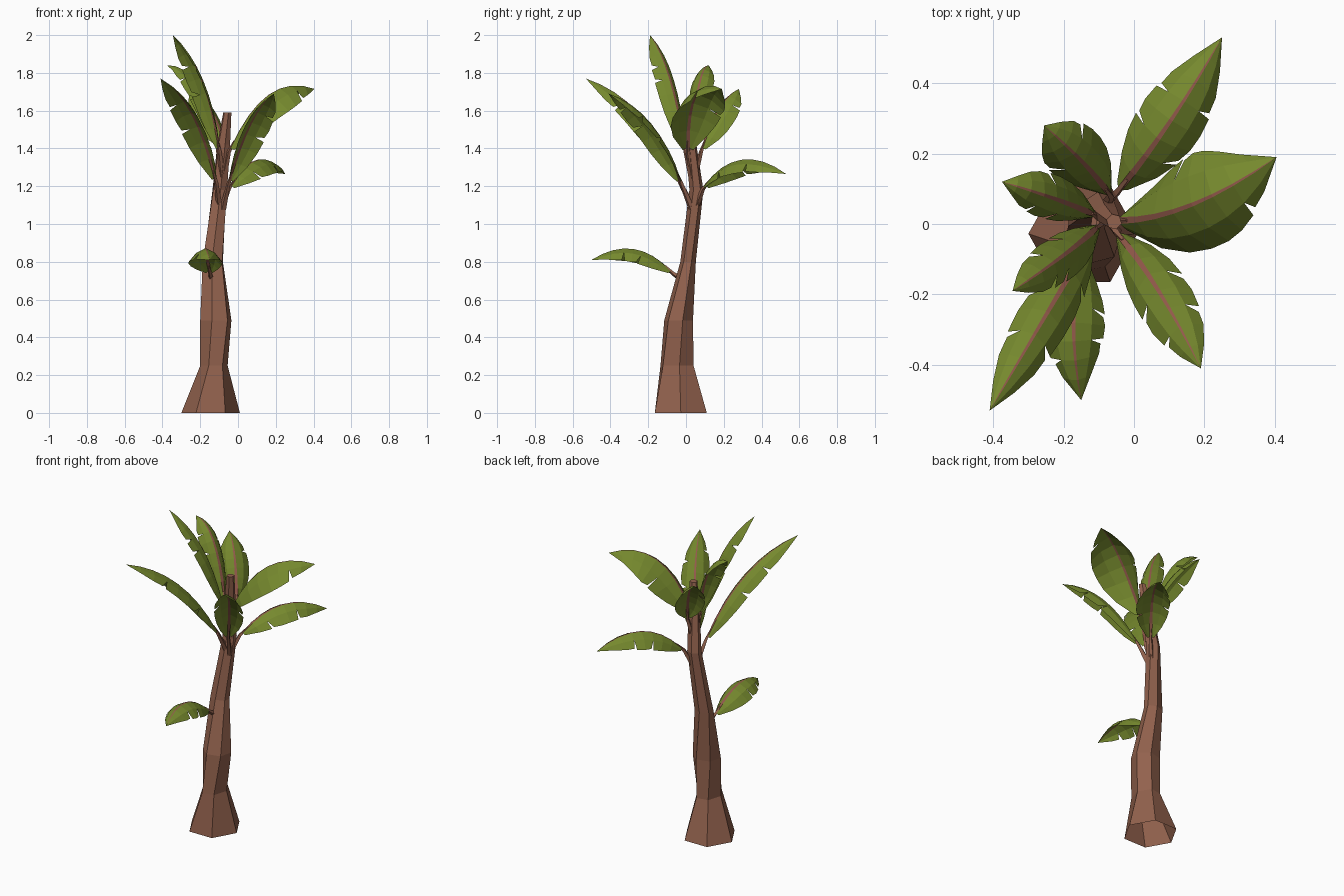
import bpy, bmesh, math, random
from mathutils import Vector

random.seed(4)
cube = bpy.data.objects.get("Cube")
if cube:
    bpy.data.objects.remove(cube, do_unlink=True)


def material(name, rgb):
    mat = bpy.data.materials.new(name)
    mat.use_nodes = True
    color = (*rgb, 1)
    mat.diffuse_color = color
    bsdf = mat.node_tree.nodes["Principled BSDF"]
    bsdf.inputs["Base Color"].default_value = color
    bsdf.inputs["Roughness"].default_value = 0.9
    return mat


BARK = material("brown bark", (0.29, 0.122, 0.075))
GREEN = material("leaf green", (0.18, 0.25, 0.027))
RIB = material("rosy leaf rib", (0.29, 0.10, 0.07))


def finish(bm, name, *mats):
    mesh = bpy.data.meshes.new(name)
    bm.to_mesh(mesh)
    bm.free()
    for mat in mats:
        mesh.materials.append(mat)
    obj = bpy.data.objects.new(name, mesh)
    bpy.context.collection.objects.link(obj)


def loft(name, rings, mat):
    """Skin a list of equal rings, open at the start and capped at the end."""
    bm = bmesh.new()
    loops = [[bm.verts.new(p) for p in ring] for ring in rings]
    n = len(loops[0])
    for a, b in zip(loops, loops[1:]):
        for i in range(n):
            j = (i + 1) % n
            bm.faces.new((a[i], a[j], b[j], b[i]))
    bm.faces.new(loops[-1])
    bmesh.ops.recalc_face_normals(bm, faces=bm.faces)
    finish(bm, name, mat)


def tube(name, points, radii, sides, mat):
    pts = [Vector(p) for p in points]
    rings = []
    for i, p in enumerate(pts):
        t = (pts[min(i + 1, len(pts) - 1)] - pts[max(i - 1, 0)]).normalized()
        u = t.cross(Vector((0.3, 1, 0))).normalized()
        v = t.cross(u)
        angles = [math.tau * k / sides for k in range(sides)]
        rings.append([p + radii[i] * (u * math.cos(a) + v * math.sin(a)) for a in angles])
    loft(name, rings, mat)


def hexagon(z, x0, x1, y0, y1, twist):
    """Turned six-sided ring fitted to the given extents."""
    angles = [math.radians(60 * k + twist) for k in range(6)]
    xs, ys = [math.cos(a) for a in angles], [math.sin(a) for a in angles]
    return [(x0 + (x1 - x0) * (x + max(xs)) / (2 * max(xs)),
             y0 + (y1 - y0) * (y + max(ys)) / (2 * max(ys)), z) for x, y in zip(xs, ys)]


# Twisting trunk that narrows into the central shoot
LEVELS = [(0, -0.30, 0.01, -0.165, 0.11, 0),
          (0.25, -0.20, -0.055, -0.135, 0.04, 8),
          (0.49, -0.20, -0.035, -0.115, 0.037, 16),
          (0.80, -0.187, -0.08, -0.03, 0.052, 26),
          (1.18, -0.135, -0.058, 0.018, 0.092, 36),
          (1.42, -0.11, -0.042, 0.0, 0.055, 42),
          (1.59, -0.078, -0.035, -0.015, 0.028, 46)]
loft("trunk", [hexagon(*level) for level in LEVELS], BARK)

PROFILE = [0.2, 0.66, 0.9, 0.99, 1, 0.93, 0.77, 0.46, 0]


def leaf(name, root, base, mid, tip, width, tears):
    """Arched blade with a coloured rib, drooping halves and torn margins."""
    root, base, mid, tip = (Vector(p) for p in (root, base, mid, tip))
    ctrl = mid * 2 - (base + tip) / 2
    last = len(PROFILE) - 1
    bm = bmesh.new()
    rows = []
    for i, w in enumerate(PROFILE):
        t = i / last
        p = base * (1 - t) ** 2 + ctrl * (2 * t * (1 - t)) + tip * t * t
        d = ((ctrl - base) * (1 - t) + (tip - ctrl) * t).normalized()
        side = d.cross(Vector((0, 0, 1))).normalized()
        normal = side.cross(d)
        half = width / 2 * w
        rib = min(0.0085 * (1.15 - t), half * 0.4)
        row = []
        for s, drop in ((-1, 0.78), (-0.58, 0.27), (0, 0), (0, 0), (0.58, 0.27), (1, 0.78)):
            off = s * half if s else (rib if len(row) == 3 else -rib)
            row.append(bm.verts.new(p + side * off - normal * drop * half))
        rows.append(row)
    # A torn station gets a second margin vertex, opening a narrow notch
    starts = [list(r) for r in rows]
    for i, c in tears:
        edge, ahead = rows[i][c].co, rows[i + 1][c].co
        inner = rows[i][1 if c == 0 else 4].co
        co = edge.lerp(ahead, random.uniform(0.25, 0.4)).lerp(inner, 0.12)
        starts[i][c] = bm.verts.new(co)
    for i in range(last):
        a, b = starts[i], rows[i + 1]
        for c in range(5):
            face = bm.faces.new((a[c], a[c + 1], b[c + 1], b[c]))
            face.material_index = 1 if c == 2 else 0
    bmesh.ops.remove_doubles(bm, verts=bm.verts, dist=0.0005)
    finish(bm, name, GREEN, RIB)

    # Stalk from the trunk to the underside of the blade
    into = (ctrl - base).normalized()
    tube(name + "_stalk", [root, base - into * 0.02, base + into * 0.05 - Vector((0, 0, 0.006))],
         [0.018, 0.011, 0.005], 4, BARK)


# Crown leaves and one low leaf: root, blade base, middle, tip, width, tears
leaf("back_left_leaf", (-0.09, 0.05, 1.08), (-0.04, 0.10, 1.20),
     (0.105, 0.295, 1.34), (0.25, 0.53, 1.265), 0.19, [(3, 0), (5, 0), (2, 5), (5, 5)])
leaf("left_leaf", (-0.08, 0.04, 1.22), (-0.04, 0.01, 1.40),
     (0.165, 0.055, 1.685), (0.405, 0.19, 1.715), 0.27, [(3, 0), (6, 5)])
leaf("front_left_leaf", (-0.08, 0.03, 1.08), (-0.045, -0.03, 1.23),
     (0.07, -0.19, 1.535), (0.19, -0.41, 1.69), 0.165, [(3, 0), (5, 0), (4, 5), (6, 5)])
leaf("front_right_leaf", (-0.10, 0.03, 1.10), (-0.12, -0.04, 1.24),
     (-0.245, -0.25, 1.585), (-0.41, -0.53, 1.77), 0.15, [(2, 0), (5, 0), (3, 5), (5, 5)])
leaf("top_front_leaf", (-0.085, 0.03, 1.25), (-0.10, -0.005, 1.40),
     (-0.195, -0.085, 1.77), (-0.345, -0.19, 2.0), 0.13, [(4, 0), (5, 0), (3, 5), (5, 5)])
leaf("top_right_leaf", (-0.09, 0.035, 1.25), (-0.11, 0.025, 1.42),
     (-0.22, 0.07, 1.74), (-0.375, 0.12, 1.84), 0.13, [(3, 0), (5, 0), (4, 5)])
leaf("back_right_leaf", (-0.085, 0.045, 1.25), (-0.07, 0.085, 1.40),
     (-0.145, 0.175, 1.61), (-0.255, 0.28, 1.715), 0.17, [(4, 0), (5, 5)])
leaf("low_leaf", (-0.14, -0.01, 0.70), (-0.15, -0.08, 0.75),
     (-0.172, -0.28, 0.868), (-0.15, -0.50, 0.81), 0.18, [(3, 0), (5, 0), (4, 5), (6, 5)])
